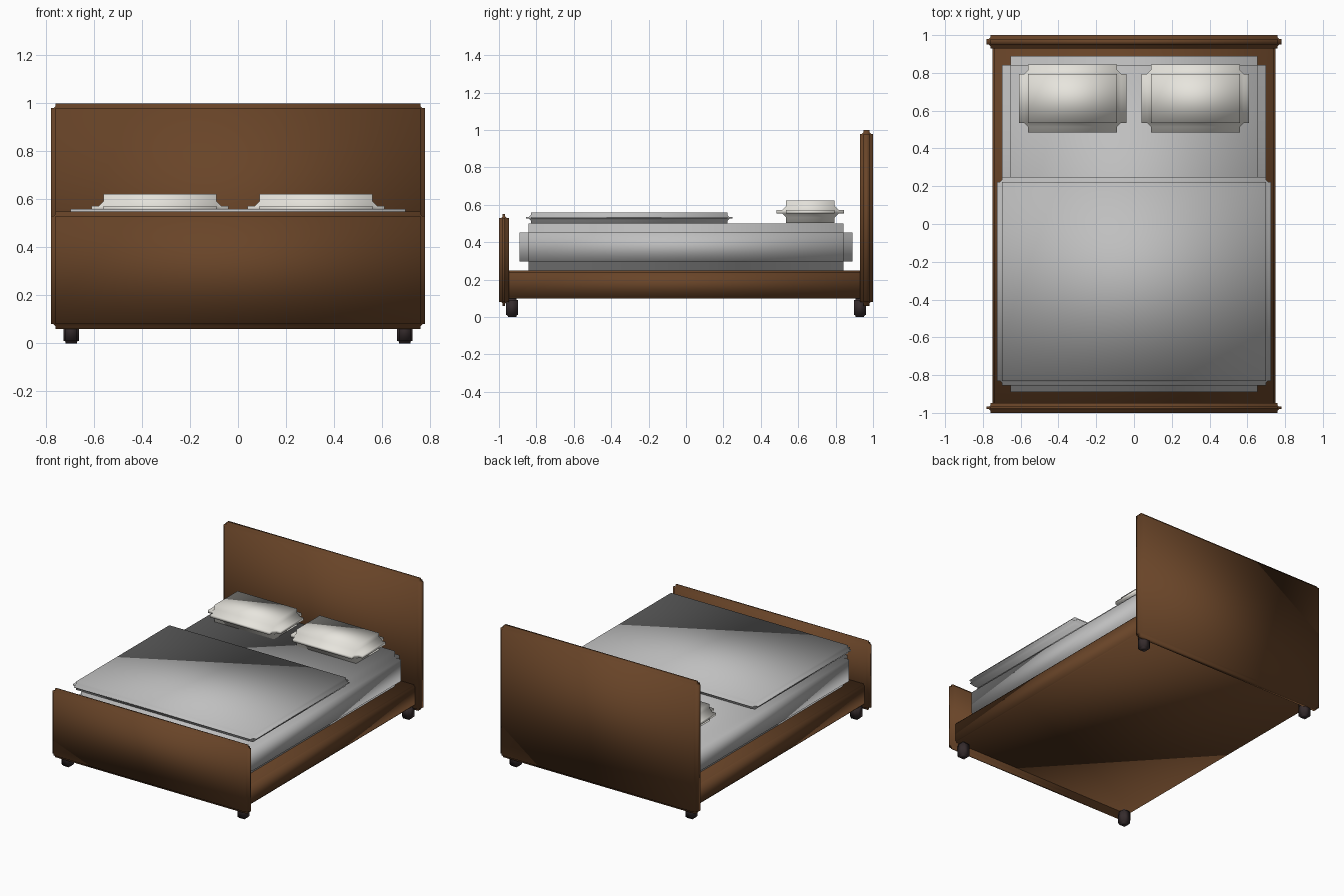
import bpy, bmesh

if "Cube" in bpy.data.objects:
    bpy.data.objects.remove(bpy.data.objects["Cube"])


def material(name, rgb):
    m = bpy.data.materials.new(name)
    m.diffuse_color = (*rgb, 1.0)
    m.use_nodes = True
    m.node_tree.nodes["Principled BSDF"].inputs["Base Color"].default_value = m.diffuse_color
    return m


wood = material("brown wood", (0.14, 0.058, 0.021))
dark = material("dark feet", (0.035, 0.024, 0.025))
grey = material("grey fabric", (0.52, 0.52, 0.52))
cream = material("cream pillow", (0.86, 0.84, 0.78))


def stepped_box(name, x, y, z, bevel, segments, mat):
    """Box given by (min, max) ranges, with its edges cut inward as coves."""
    bm = bmesh.new()
    bmesh.ops.create_cube(bm, size=1.0)
    for v in bm.verts:
        for i, (lo, hi) in enumerate((x, y, z)):
            v.co[i] = hi if v.co[i] > 0 else lo
    bmesh.ops.bevel(bm, geom=bm.edges[:], offset=bevel, offset_type='OFFSET',
                    segments=segments, profile=0.0, affect='EDGES')
    for f in bm.faces:
        f.smooth = True
    me = bpy.data.meshes.new(name)
    bm.to_mesh(me)
    bm.free()
    me.materials.append(mat)
    ob = bpy.data.objects.new(name, me)
    bpy.context.collection.objects.link(ob)
    return ob


# Wooden frame and end boards
stepped_box("frame", (-0.75, 0.75), (-0.96, 0.96), (0.10, 0.25), 0.01, 3, wood)
stepped_box("headboard", (-0.78, 0.78), (0.93, 1.0), (0.06, 1.0), 0.02, 3, wood)
stepped_box("footboard", (-0.78, 0.78), (-1.0, -0.947), (0.06, 0.55), 0.02, 3, wood)

# Bedding
stepped_box("mattress", (-0.70, 0.70), (-0.89, 0.89), (0.25, 0.50), 0.047, 2, grey)
stepped_box("blanket", (-0.725, 0.725), (-0.856, 0.248), (0.50, 0.56), 0.026, 3, grey)

# Pillows and feet, left and right
for side, s in (("left", -1), ("right", 1)):
    cx = s * 0.325
    stepped_box(side + "_pillow", (cx - 0.285, cx + 0.285), (0.485, 0.845),
                (0.503, 0.623), 0.05, 3, cream)
    for end, t in (("front", -1), ("back", 1)):
        fx, fy = s * 0.695, t * 0.93
        stepped_box(f"{end}_{side}_foot", (fx - 0.033, fx + 0.033),
                    (fy - 0.033, fy + 0.033), (0.0, 0.10), 0.01, 3, dark)
